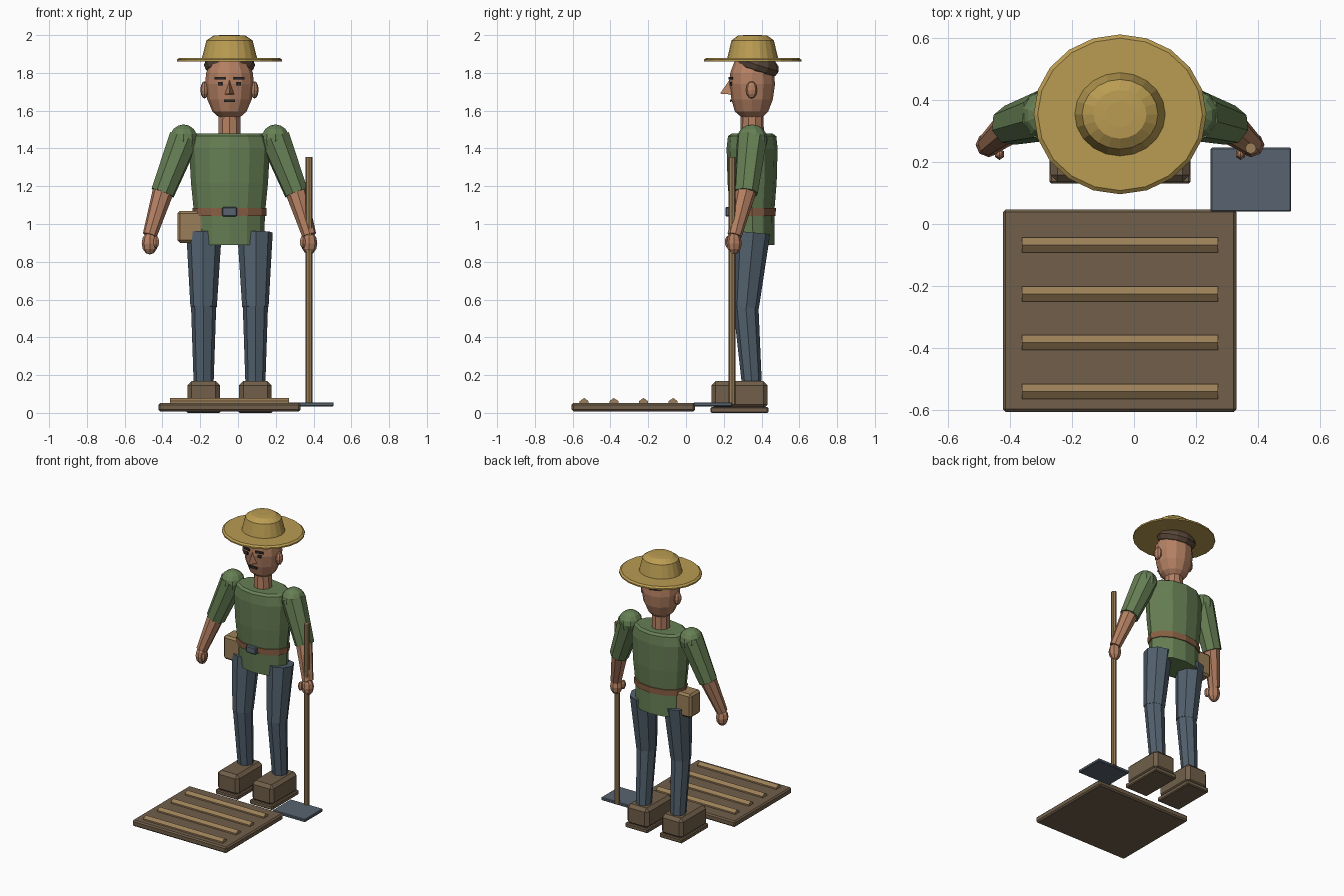
import bpy, bmesh, math
from mathutils import Vector, Matrix

if "Cube" in bpy.data.objects:
    bpy.data.objects.remove(bpy.data.objects["Cube"])

CX, CY = -0.045, 0.35  # figure axis


def mat(name, r, g, b):
    m = bpy.data.materials.new(name)
    lin = lambda c: (c / 255 / 12.92) if c < 11 else ((c / 255 + 0.055) / 1.055) ** 2.4
    m.diffuse_color = (lin(r), lin(g), lin(b), 1)
    m.use_nodes = True
    m.node_tree.nodes["Principled BSDF"].inputs["Base Color"].default_value = m.diffuse_color
    return m


STRAW = mat("straw", 186, 156, 82)
SKIN = mat("skin", 180, 128, 98)
HAIR = mat("hair_brown", 88, 70, 56)
GREEN = mat("shirt_green", 102, 127, 84)
DENIM = mat("denim", 82, 97, 110)
BROWN = mat("dark_brown", 113, 95, 74)
WOOD = mat("wood", 155, 127, 88)
METAL = mat("metal", 88, 100, 112)
LEATHER = mat("belt_leather", 138, 96, 68)
DARK = mat("dark", 45, 44, 46)


def finish(name, bm, m):
    bmesh.ops.recalc_face_normals(bm, faces=bm.faces[:])
    me = bpy.data.meshes.new(name)
    bm.to_mesh(me)
    bm.free()
    me.materials.append(m)
    ob = bpy.data.objects.new(name, me)
    bpy.context.collection.objects.link(ob)
    return ob


def loft(name, rings, m, n=12, phase=0.0):
    """Stack of elliptical rings (x, y, z, half_x, half_y) with end caps."""
    bm = bmesh.new()
    loops = []
    for x, y, z, hx, hy in rings:
        angs = [2 * math.pi * (i + phase) / n for i in range(n)]
        loops.append([bm.verts.new((x + hx * math.sin(a), y - hy * math.cos(a), z)) for a in angs])
    for a, b in zip(loops, loops[1:]):
        for i in range(n):
            j = (i + 1) % n
            bm.faces.new((a[i], a[j], b[j], b[i]))
    bm.faces.new(loops[0])
    bm.faces.new(loops[-1])
    return finish(name, bm, m)


def tube(name, p1, p2, r1, r2, m, n=8):
    p1, p2 = Vector(p1), Vector(p2)
    d = p2 - p1
    bm = bmesh.new()
    M = Matrix.Translation((p1 + p2) / 2) @ d.to_track_quat('Z', 'Y').to_matrix().to_4x4()
    bmesh.ops.create_cone(bm, cap_ends=True, segments=n, radius1=r1, radius2=r2,
                          depth=d.length, matrix=M)
    return finish(name, bm, m)


def ball(name, c, s, m, u=8, v=6, tilt=0.0):
    bm = bmesh.new()
    M = Matrix.Translation(c) @ Matrix.Rotation(tilt, 4, 'X') @ Matrix.Diagonal((*s, 1))
    bmesh.ops.create_uvsphere(bm, u_segments=u, v_segments=v, radius=1, matrix=M)
    return finish(name, bm, m)


def box(name, lo, hi, m, bevel=0.0, yaw=0.0):
    lo, hi = Vector(lo), Vector(hi)
    bm = bmesh.new()
    M = (Matrix.Translation((lo + hi) / 2) @ Matrix.Rotation(yaw, 4, 'Z')
         @ Matrix.Diagonal((*(hi - lo), 1)))
    bmesh.ops.create_cube(bm, size=1, matrix=M)
    if bevel:
        bmesh.ops.bevel(bm, geom=bm.edges[:], offset=bevel, segments=1, affect='EDGES')
    return finish(name, bm, m)


# Straw hat
loft("hat_brim", [(CX, 0.353, z, r, r * 0.925) for r, z in
                  [(0.14, 1.862), (0.278, 1.86), (0.278, 1.87), (0.265, 1.88), (0.14, 1.88)]], STRAW, 20)
loft("hat_crown", [(CX, 0.353, z, r, r * 0.92) for r, z in
                   [(0.147, 1.875), (0.122, 1.972), (0.085, 1.997), (0.045, 2.0)]], STRAW, 20)

# Head, hair, neck
loft("head", [(CX, CY, 1.56, 0.05, 0.05), (CX, CY - 0.003, 1.595, 0.09, 0.088),
              (CX, CY, 1.66, 0.118, 0.11), (CX, CY, 1.74, 0.129, 0.121),
              (CX, CY, 1.80, 0.124, 0.116), (CX, CY, 1.87, 0.09, 0.09)], SKIN, 12)
ball("hair", (CX, 0.378, 1.842), (0.136, 0.118, 0.066), HAIR, 12, 8, -0.3)
tube("neck", (CX, CY, 1.45), (CX, CY, 1.59), 0.063, 0.06, SKIN, 10)

# Nose: wedge with its tip low
bm = bmesh.new()
top, tip, l, r, b = [bm.verts.new(p) for p in (
    (CX, 0.235, 1.77), (CX, 0.18, 1.69), (CX - 0.028, 0.25, 1.685),
    (CX + 0.028, 0.25, 1.685), (CX, 0.27, 1.72))]
for f in ((top, l, tip), (top, tip, r), (tip, l, r), (top, b, l), (top, r, b), (l, b, r)):
    bm.faces.new(f)
finish("nose", bm, SKIN)
box("mouth", (CX - 0.03, 0.232, 1.645), (CX + 0.03, 0.2415, 1.66), DARK)

# Torso
loft("shirt", [(CX, CY + dy, z, hx, hy) for z, hx, hy, dy in
               [(0.89, 0.183, 0.113, 0.006), (1.06, 0.188, 0.117, 0), (1.22, 0.204, 0.13, 0),
                (1.40, 0.214, 0.135, 0), (1.465, 0.195, 0.128, 0), (1.478, 0.175, 0.11, 0)]], GREEN, 12)
loft("belt", [(CX, CY, 1.042, 0.195, 0.124), (CX, CY, 1.085, 0.197, 0.126)], LEATHER, 12)
box("buckle", (CX - 0.04, 0.208, 1.04), (CX + 0.04, 0.24, 1.09), METAL, 0.006)
box("pouch", (-0.32, 0.285, 0.90), (-0.18, 0.405, 1.07), WOOD, 0.014)

# Paired parts
for s, side in ((-1, "right"), (1, "left")):
    def P(dx, y, z):
        return (CX + s * dx, y, z)

    ball(side + "_ear", P(0.132, 0.347, 1.71), (0.022, 0.03, 0.046), SKIN)
    box(side + "_eye", P(0.05 - s * 0.011, 0.233, 1.733),
        (CX + s * 0.05 + 0.011, 0.242, 1.752), DARK, 0, s * 0.25) if s < 0 else \
        box(side + "_eye", (CX + 0.039, 0.233, 1.733), (CX + 0.061, 0.242, 1.752), DARK, 0, 0.25)
    bx = CX + s * 0.05
    box(side + "_brow", (bx - 0.028, 0.232, 1.765), (bx + 0.028, 0.2415, 1.779), DARK, 0, s * 0.25)

    # Arm
    ball(side + "_shoulder", P(0.243, 0.35, 1.447), (0.079, 0.082, 0.08), GREEN, 10, 8)
    tube(side + "_sleeve", P(0.24, 0.35, 1.455), P(0.354, 0.318, 1.165), 0.083, 0.065, GREEN)
    tube(side + "_forearm", P(0.346, 0.32, 1.19), P(0.422, 0.257, 0.94), 0.058, 0.038, SKIN)
    ball(side + "_hand", P(0.422, 0.255, 0.898), (0.043, 0.04, 0.06), SKIN)
    ball(side + "_thumb", P(0.388, 0.225, 0.905), (0.017, 0.02, 0.034), SKIN, 6, 5)

    # Leg
    tube(side + "_thigh", P(0.135, 0.352, 0.955), P(0.137, 0.316, 0.56), 0.094, 0.07, DENIM)
    tube(side + "_shin", P(0.137, 0.316, 0.575), P(0.137, 0.348, 0.16), 0.067, 0.053, DENIM)
    fx = CX + s * 0.137
    box(side + "_boot", (fx - 0.086, 0.135, 0.022), (fx + 0.086, 0.432, 0.168), BROWN, 0.022)
    box(side + "_sole", (fx - 0.09, 0.13, 0.0), (fx + 0.09, 0.436, 0.032), BROWN, 0.006)

# Garden bed with ridged rows
box("bed", (-0.422, -0.605, 0.008), (0.33, 0.047, 0.052), BROWN, 0.009)
for i in range(4):
    y = -0.068 - i * 0.157
    bm = bmesh.new()
    prof = [(-0.024, 0.04), (0.024, 0.04), (0.024, 0.062), (0, 0.079), (-0.024, 0.062)]
    ends = [[bm.verts.new((x, y + dy, z)) for dy, z in prof] for x in (-0.36, 0.27)]
    for j in range(5):
        k = (j + 1) % 5
        bm.faces.new((ends[0][j], ends[0][k], ends[1][k], ends[1][j]))
    bm.faces.new(ends[0])
    bm.faces.new(ends[1])
    finish("row_%d" % (i + 1), bm, WOOD)

# Long-handled tool
tube("tool_handle", (0.376, 0.244, 0.045), (0.376, 0.244, 1.355), 0.018, 0.018, WOOD)
box("tool_blade", (0.247, 0.04, 0.035), (0.506, 0.246, 0.056), METAL, 0.004)
